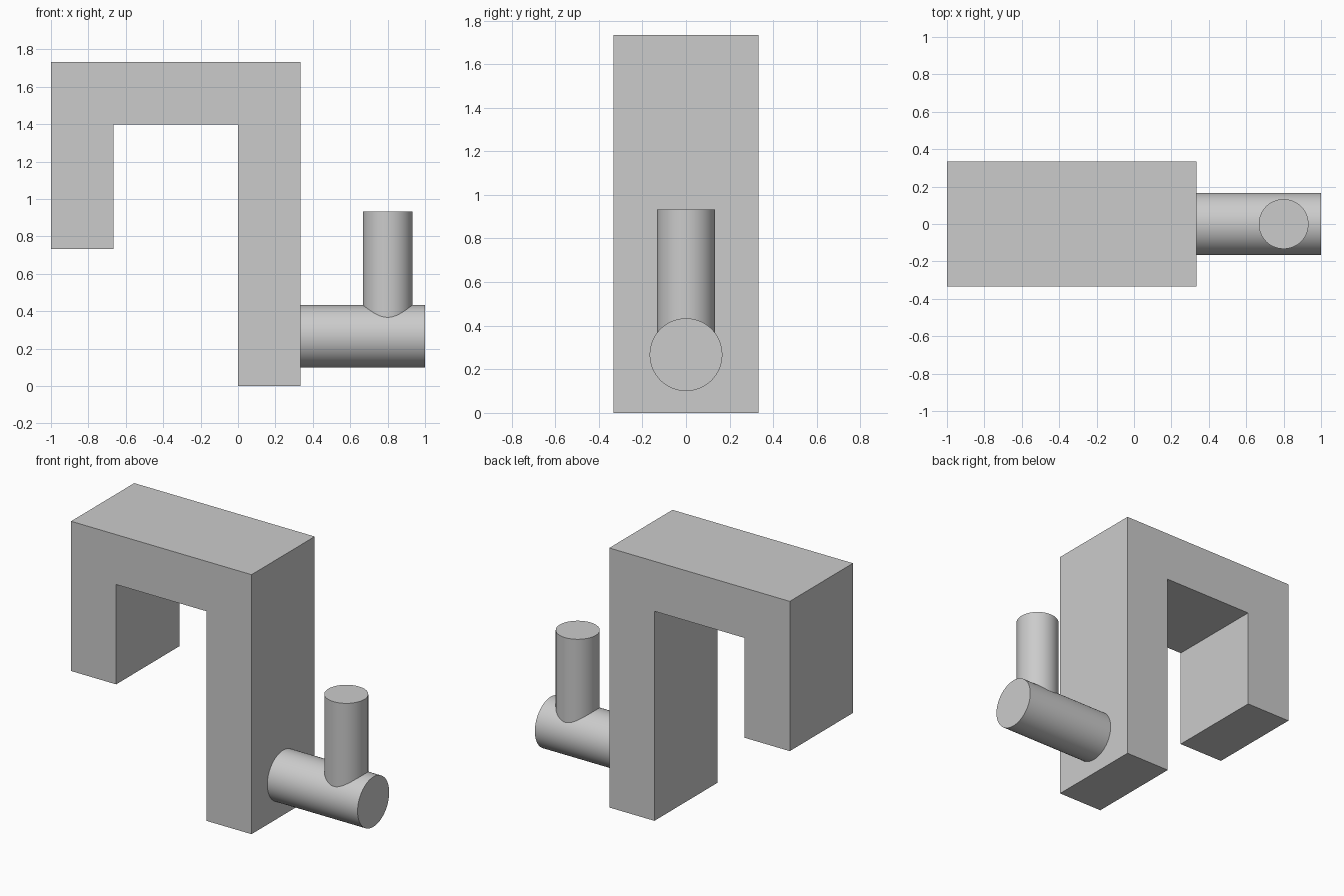
import bpy
import bmesh
import math
from mathutils import Vector

default_cube = bpy.data.objects.get("Cube")
if default_cube:
    bpy.data.objects.remove(default_cube, do_unlink=True)

# One plain grey for the whole model
grey = bpy.data.materials.new("plain_grey")
grey.use_nodes = True
colour = (0.6, 0.6, 0.6, 1.0)
grey.diffuse_color = colour
grey.node_tree.nodes["Principled BSDF"].inputs["Base Color"].default_value = colour

U = 1 / 3  # thickness of the bracket arms


def extruded_profile(name, outline, depth):
    """Extrude an x-z outline along y, centred on y = 0."""
    bm = bmesh.new()
    face = bm.faces.new([bm.verts.new((x, -depth / 2, z)) for x, z in outline])
    side = bmesh.ops.extrude_face_region(bm, geom=[face])
    moved = [g for g in side["geom"] if isinstance(g, bmesh.types.BMVert)]
    bmesh.ops.translate(bm, verts=moved, vec=(0, depth, 0))
    bmesh.ops.recalc_face_normals(bm, faces=bm.faces)
    mesh = bpy.data.meshes.new(name)
    bm.to_mesh(mesh)
    bm.free()
    obj = bpy.data.objects.new(name, mesh)
    bpy.context.collection.objects.link(obj)
    obj.data.materials.append(grey)
    return obj


def rod(name, start, end, radius):
    """Smooth round bar between two points."""
    start, end = Vector(start), Vector(end)
    axis = end - start
    bpy.ops.mesh.primitive_cylinder_add(
        vertices=96, radius=radius, depth=axis.length,
        location=(start + end) / 2,
        rotation=axis.to_track_quat("Z", "Y").to_euler())
    obj = bpy.context.object
    obj.name = obj.data.name = name
    obj.data.materials.append(grey)
    bpy.ops.object.shade_smooth_by_angle(angle=math.radians(30))
    return obj


# Hooked bracket: short arm, top bar and long arm
top, short_end = 1.733, 0.733
extruded_profile("hook_bracket", [
    (-1, short_end), (-1, top), (U, top), (U, 0),
    (0, 0), (0, top - U), (-2 * U, top - U), (-2 * U, short_end)], 2 * U)

# Horizontal bar on the long arm, with an upright peg near its end
bar_z = 0.267
rod("horizontal_bar", (U, 0, bar_z), (1, 0, bar_z), U / 2)
rod("upright_peg", (0.8, 0, bar_z), (0.8, 0, 0.933), 0.133)
